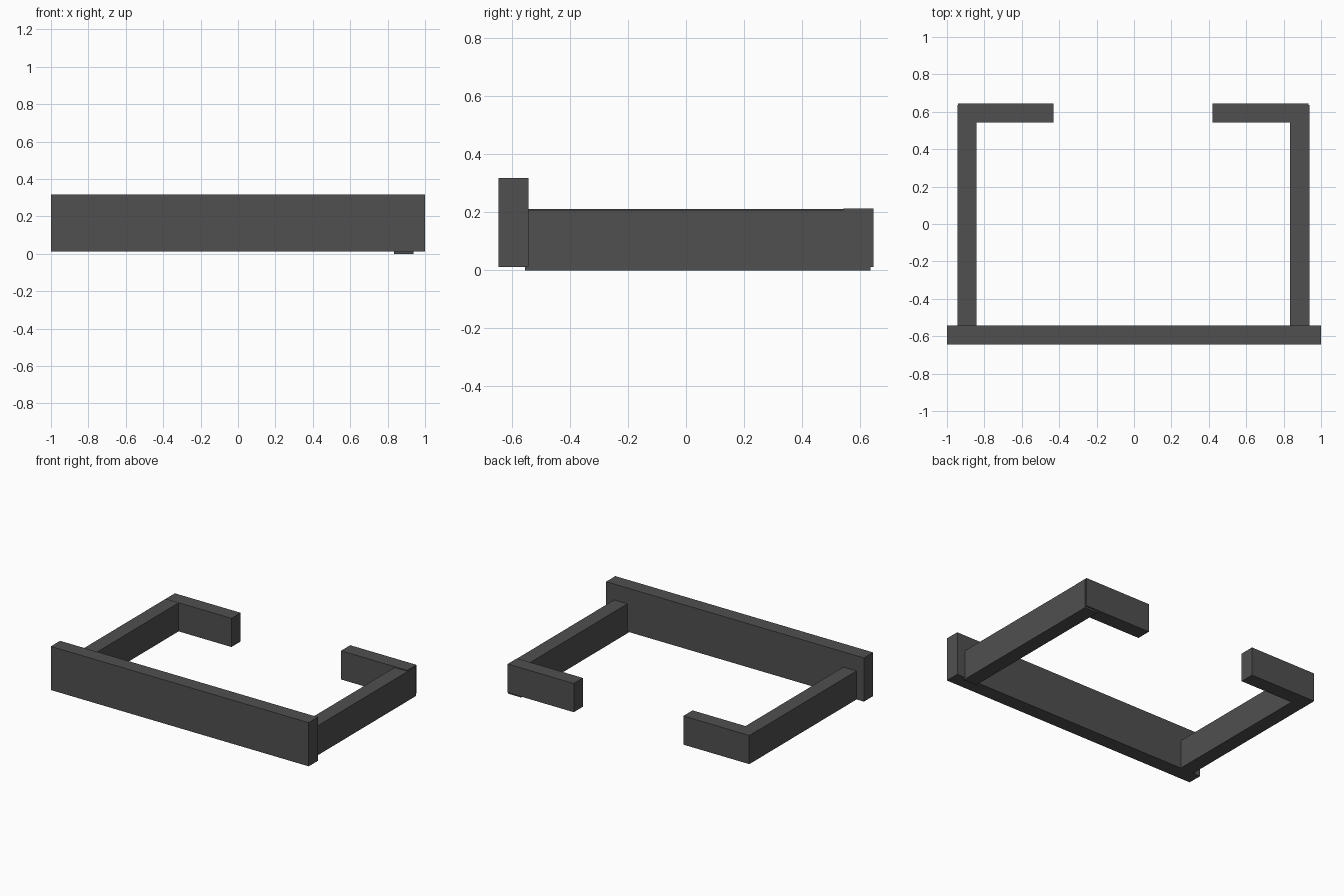
import bpy

if "Cube" in bpy.data.objects:
    bpy.data.objects.remove(bpy.data.objects["Cube"])

# Single dark grey finish
grey = bpy.data.materials.new("dark_grey")
grey.diffuse_color = (0.08, 0.08, 0.08, 1)
grey.use_nodes = True
grey.node_tree.nodes["Principled BSDF"].inputs["Base Color"].default_value = grey.diffuse_color


def bar(name, x, y, z):
    """Box spanning the given (min, max) ranges."""
    spans = (x, y, z)
    bpy.ops.mesh.primitive_cube_add(size=1, location=[(a + b) / 2 for a, b in spans])
    ob = bpy.context.object
    ob.name = name
    ob.scale = [b - a for a, b in spans]
    bpy.ops.object.transform_apply(location=False, rotation=False, scale=True)
    ob.data.materials.append(grey)
    return ob


# Tall front rail
bar("front_rail", (-1.0, 1.0), (-0.645, -0.543), (0.012, 0.318))

# Side arms; the right one sits slightly lower
bar("left_arm", (-0.943, -0.841), (-0.555, 0.635), (0.012, 0.212))
bar("right_arm", (0.835, 0.937), (-0.555, 0.635), (0.0, 0.207))

# Inward-turned rear hooks
bar("left_rear_hook", (-0.941, -0.431), (0.543, 0.645), (0.012, 0.213))
bar("right_rear_hook", (0.419, 0.932), (0.543, 0.645), (0.012, 0.213))
